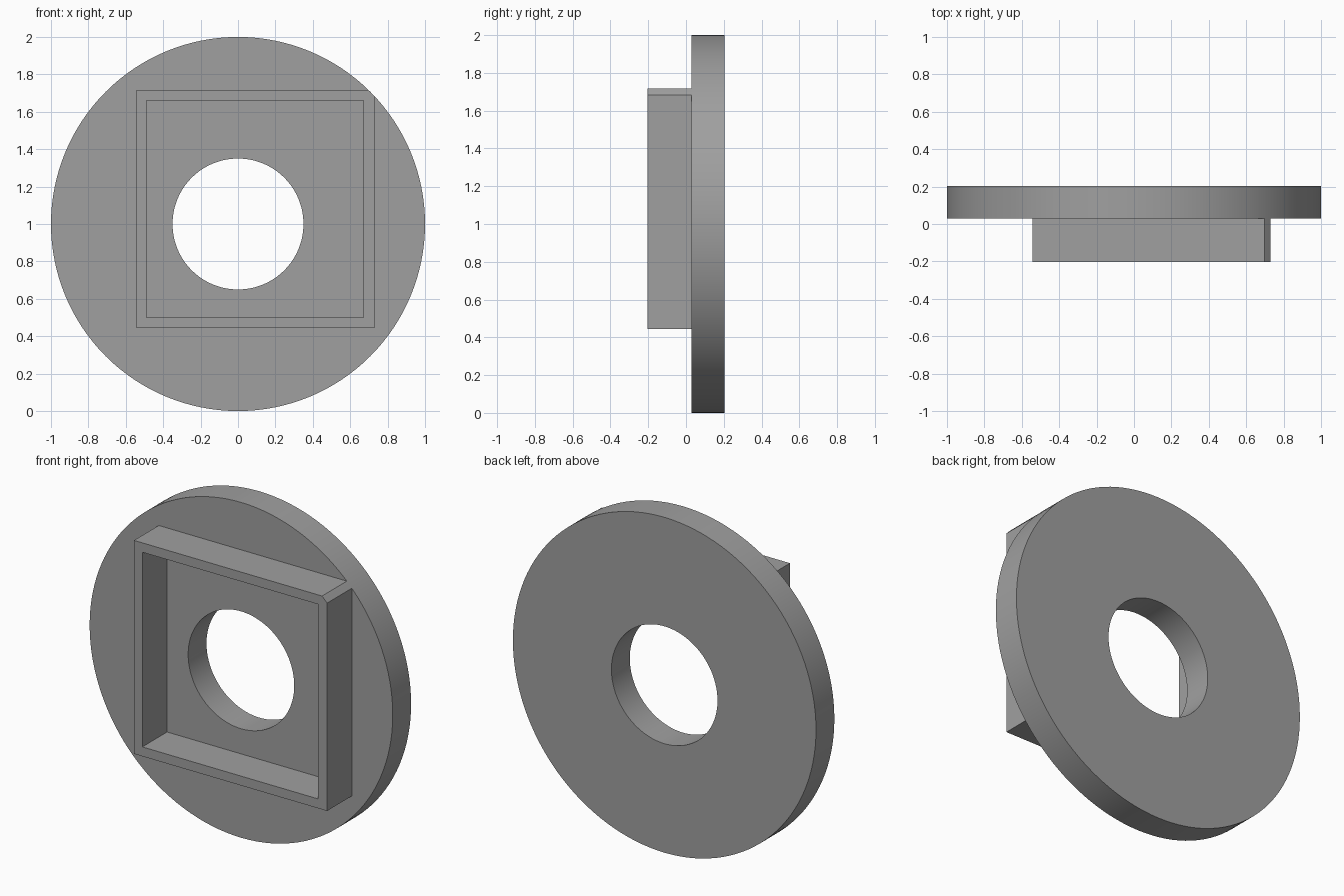
import bpy, bmesh, math

if "Cube" in bpy.data.objects:
    bpy.data.objects.remove(bpy.data.objects["Cube"])

grey = bpy.data.materials.new("mid grey")
grey.diffuse_color = (0.35, 0.35, 0.35, 1)
grey.use_nodes = True
grey.node_tree.nodes["Principled BSDF"].inputs["Base Color"].default_value = grey.diffuse_color

CENTRE_Z = 1.0
RADIUS = 1.0


def circle(radius, count=128):
    return [(radius * math.cos(2 * math.pi * i / count),
             CENTRE_Z + radius * math.sin(2 * math.pi * i / count))
            for i in range(count)]


def plate_with_opening(name, outer, inner, y_front, y_back):
    """Fill between two xz outlines and extrude the result along y."""
    bm = bmesh.new()
    edges = []
    for outline in (outer, inner):
        verts = [bm.verts.new((x, y_front, z)) for x, z in outline]
        edges += [bm.edges.new((v, verts[(i + 1) % len(verts)]))
                  for i, v in enumerate(verts)]
    if len(outer) == len(inner):
        bmesh.ops.bridge_loops(bm, edges=edges)
    else:
        bmesh.ops.triangle_fill(bm, edges=edges, use_beauty=True, normal=(0, -1, 0))
    side = bmesh.ops.extrude_face_region(bm, geom=bm.faces[:], use_keep_orig=True)
    moved = [g for g in side["geom"] if isinstance(g, bmesh.types.BMVert)]
    bmesh.ops.translate(bm, verts=moved, vec=(0, y_back - y_front, 0))
    bmesh.ops.recalc_face_normals(bm, faces=bm.faces[:])
    mesh = bpy.data.meshes.new(name)
    bm.to_mesh(mesh)
    bm.free()
    mesh.materials.append(grey)
    obj = bpy.data.objects.new(name, mesh)
    bpy.context.collection.objects.link(obj)
    bpy.ops.object.select_all(action='DESELECT')
    obj.select_set(True)
    bpy.context.view_layer.objects.active = obj
    bpy.ops.object.shade_smooth_by_angle(angle=math.radians(30))
    return obj


# Round disc with a central hole
plate_with_opening("disc", circle(RADIUS), circle(0.35), 0.03, 0.203)

# Square raised frame; its upper right corner is trimmed to the disc edge
left, right, bottom, top = -0.544, 0.73, 0.444, 1.717
start, end = math.acos(right / RADIUS), math.asin((top - CENTRE_Z) / RADIUS)
corner = [(RADIUS * math.cos(a), CENTRE_Z + RADIUS * math.sin(a))
          for a in (start + (end - start) * i / 3 for i in range(4))]
outer = [(left, bottom), (right, bottom)] + corner + [(left, top)]
inner = [(-0.489, 0.5), (0.671, 0.5), (0.671, 1.661), (-0.489, 1.661)]
plate_with_opening("square_frame", outer, inner, -0.203, 0.03)
